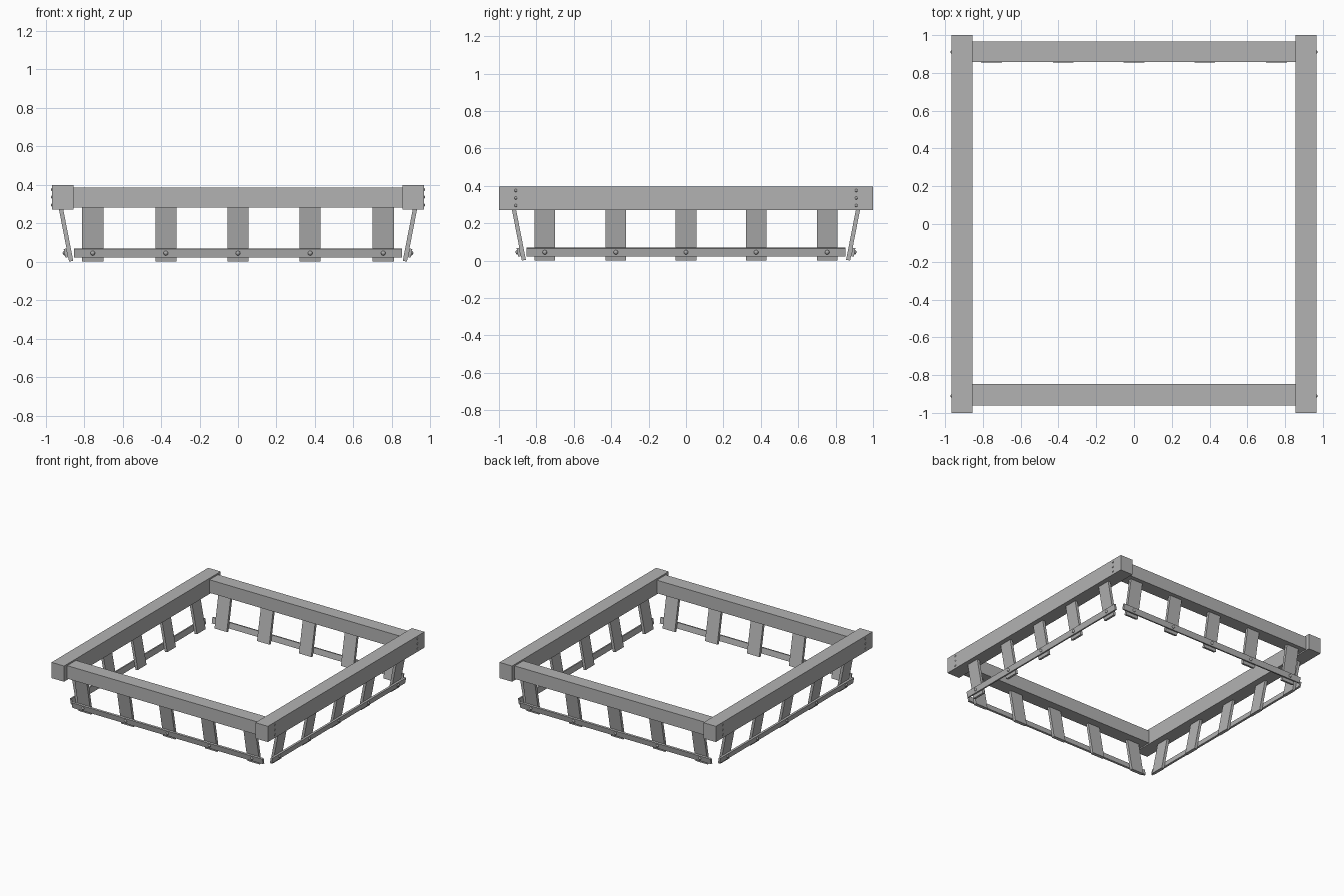
import bpy, math
from mathutils import Matrix, Vector

if "Cube" in bpy.data.objects:
    bpy.data.objects.remove(bpy.data.objects["Cube"])


def material(name, v):
    m = bpy.data.materials.new(name)
    m.diffuse_color = (v, v, v, 1)
    m.use_nodes = True
    m.node_tree.nodes["Principled BSDF"].inputs["Base Color"].default_value = m.diffuse_color
    return m


GREY = material("grey_timber", 0.45)
STEEL = material("bolt_grey", 0.40)


def box(name, lo, hi, mat=GREY):
    lo, hi = Vector(lo), Vector(hi)
    bpy.ops.mesh.primitive_cube_add(size=1)
    o = bpy.context.object
    o.name = name
    o.data.transform(Matrix.Translation((lo + hi) / 2) @ Matrix.Diagonal((*(hi - lo), 1)))
    o.data.materials.append(mat)
    return o


def bolt(name, pos, r, matrix):
    # domed bolt head facing local -y
    bpy.ops.mesh.primitive_uv_sphere_add(segments=12, ring_count=8, radius=r)
    o = bpy.context.object
    o.name = name
    o.data.transform(matrix @ Matrix.Translation(pos) @ Matrix.Diagonal((1, 0.8, 1, 1)))
    o.data.materials.append(STEEL)
    bpy.ops.object.shade_smooth_by_angle()


# top frame: two long side beams with two slimmer cross beams between them
for s, side in ((-1, "left"), (1, "right")):
    a, b = sorted((s * 0.855, s * 0.967))
    box(side + "_beam", (a, -1, 0.27), (b, 1, 0.397))
    for y in (-0.91, 0.91):
        for z in (0.295, 0.335, 0.375):
            bolt("beam_bolt", (y, -0.966, z), 0.008, Matrix.Rotation(s * math.pi / 2, 4, 'Z'))
box("front_beam", (-0.855, -0.96, 0.28), (0.855, -0.848, 0.385))
box("back_beam", (-0.855, 0.857, 0.28), (0.855, 0.966, 0.385))

# four leaning slat panels, hinged at the foot and tilted outwards
tilt = Matrix.Translation((0, -0.867, 0.002)) @ Matrix.Rotation(math.radians(11), 4, 'X')
for i, side in enumerate(("front", "right", "back", "left")):
    M = Matrix.Rotation(i * math.pi / 2, 4, 'Z') @ tilt
    for x in (-0.755, -0.375, 0, 0.375, 0.755):
        box(side + "_slat", (x - 0.055, -0.011, 0), (x + 0.055, 0.011, 0.289)).data.transform(M)
        bolt(side + "_rail_bolt", (x, -0.026, 0.048), 0.012, M)
    box(side + "_rail", (-0.853, -0.026, 0.024), (0.853, -0.011, 0.07)).data.transform(M)
